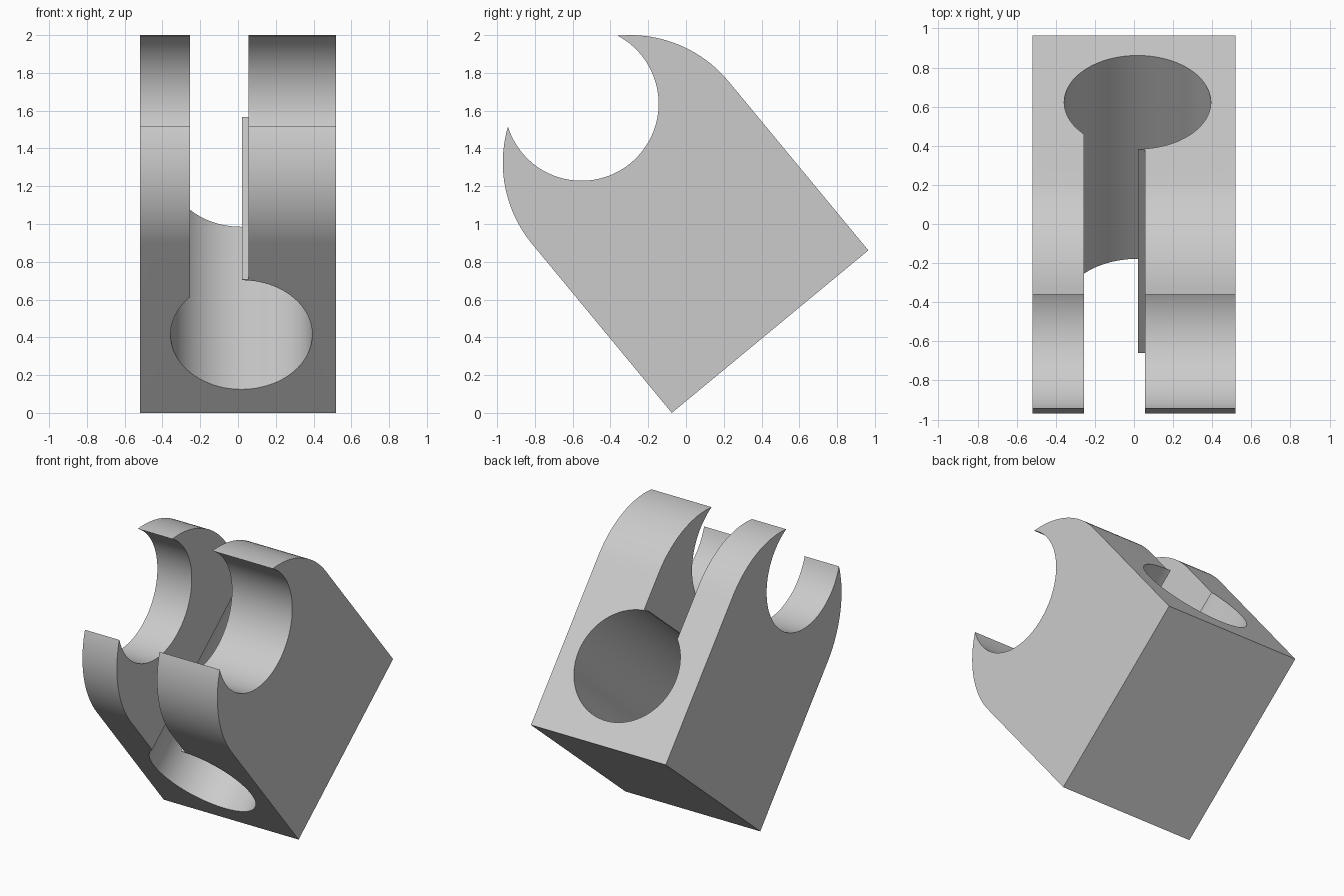
import bpy, bmesh, math
from mathutils import Matrix, Vector

cube = bpy.data.objects.get("Cube")
if cube:
    bpy.data.objects.remove(cube, do_unlink=True)

HALF = 0.675            # half depth of the block, also the crown radius
CROWN_Z = 1.161         # centre height of the rounded crown
HALF_WIDTH = 0.52
BORE_X, BORE_Z, BORE_R = 0.018, 0.537, 0.375
TILT = math.radians(39.6)

grey = bpy.data.materials.new("plain grey")
grey.use_nodes = True
grey.diffuse_color = (0.6, 0.6, 0.6, 1)
grey.node_tree.nodes["Principled BSDF"].inputs["Base Color"].default_value = (0.6, 0.6, 0.6, 1)


def prism(name, profile, start, sweep):
    """Extrude a closed outline of 3D points along a sweep vector."""
    bm = bmesh.new()
    face = bm.faces.new([bm.verts.new(Vector(p) + Vector(start)) for p in profile])
    out = bmesh.ops.extrude_face_region(bm, geom=[face])
    verts = [g for g in out["geom"] if isinstance(g, bmesh.types.BMVert)]
    bmesh.ops.translate(bm, verts=verts, vec=sweep)
    bmesh.ops.recalc_face_normals(bm, faces=bm.faces)
    mesh = bpy.data.meshes.new(name)
    bm.to_mesh(mesh)
    bm.free()
    mesh.materials.append(grey)
    obj = bpy.data.objects.new(name, mesh)
    bpy.context.collection.objects.link(obj)
    return obj


def arc(cx, cy, r, a0, a1, n):
    angles = [a0 + (a1 - a0) * i / n for i in range(n + 1)]
    return [(cx + r * math.cos(a), cy + r * math.sin(a)) for a in angles]


def box(name, x0, x1, z0, z1):
    outline = [(x0, 0, z0), (x1, 0, z0), (x1, 0, z1), (x0, 0, z1)]
    return prism(name, outline, (0, -0.9, 0), (0, 1.8, 0))


# Block with a half-round crown, modelled upright
side = [(-HALF, 0), (HALF, 0)] + arc(0, CROWN_Z, HALF, 0, math.pi, 64)
block = prism("clamp_block", [(0, y, z) for y, z in side],
              (-HALF_WIDTH, 0, 0), (2 * HALF_WIDTH, 0, 0))

# Cutters: hook opening, cross bore, slot and the shallow step beside it
full = 2 * math.pi
hook = arc(0, 1.566, 0.408, 0, full, 96)[:-1]
bore = arc(BORE_X, BORE_Z, BORE_R, math.pi / 2, math.pi / 2 + full, 96)[:-1]
cutters = [
    prism("hook_cutter", [(0, y, z) for y, z in hook], (-0.8, 0, 0), (1.6, 0, 0)),
    prism("bore_cutter", [(x, 0, z) for x, z in bore], (0, -0.9, 0), (0, 1.8, 0)),
    box("slot_cutter", -0.255, 0.02, BORE_Z, 2.2),
    box("step_cutter", 0.01, 0.055, BORE_Z + BORE_R + 0.004, 2.3),
]

bpy.context.view_layer.objects.active = block
for cutter in cutters:
    cutter.hide_render = True
    mod = block.modifiers.new(cutter.name, "BOOLEAN")
    mod.operation = "DIFFERENCE"
    mod.solver = "EXACT"
    mod.object = cutter
    bpy.ops.object.modifier_apply(modifier=mod.name)
    bpy.data.objects.remove(cutter, do_unlink=True)

# Tip the block so that it rests on its lower front edge
pivot = Matrix.Translation((0, -0.075 + HALF * math.cos(TILT), HALF * math.sin(TILT)))
block.data.transform(pivot @ Matrix.Rotation(TILT, 4, "X"))

bpy.ops.object.select_all(action="DESELECT")
block.select_set(True)
bpy.ops.object.shade_smooth_by_angle(angle=math.radians(25))
